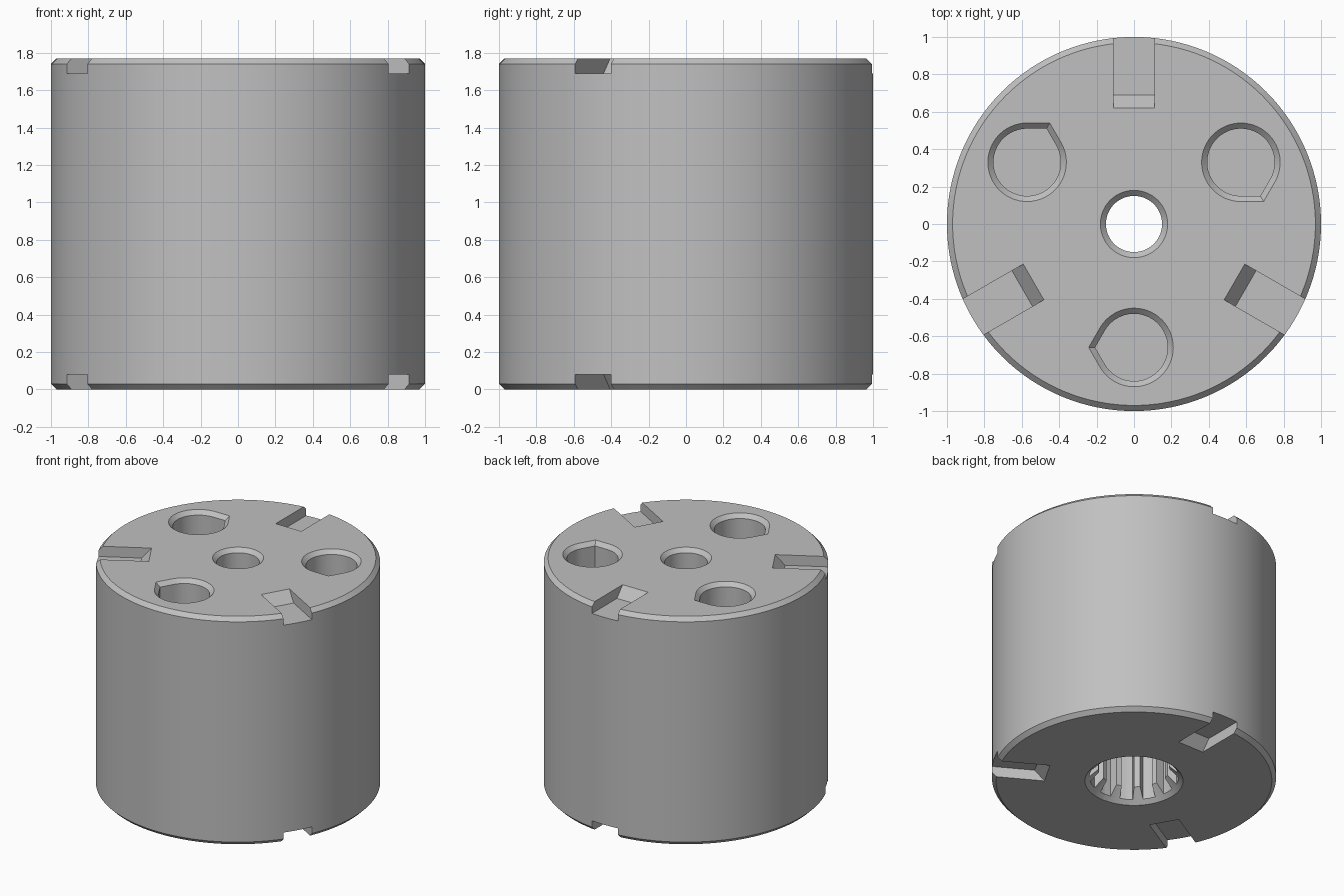
import bpy
import bmesh
from math import sin, cos, pi, radians
from mathutils import Matrix

cube = bpy.data.objects.get("Cube")
if cube:
    bpy.data.objects.remove(cube)

H = 1.77      # body height
C = 0.03      # chamfer on every edge
EPS = 0.01    # overshoot of cutters past the faces

grey = bpy.data.materials.new("plain grey")
grey.use_nodes = True
colour = (0.53, 0.53, 0.53, 1)
grey.diffuse_color = colour
grey.node_tree.nodes["Principled BSDF"].inputs["Base Color"].default_value = colour


def loft(name, rings, turn=0):
    """Closed solid through matching rings of points, turned about z."""
    bm = bmesh.new()
    loops = [[bm.verts.new(p) for p in ring] for ring in rings]
    n = len(loops[0])
    for a, b in zip(loops, loops[1:]):
        for i in range(n):
            j = (i + 1) % n
            bm.faces.new((a[i], a[j], b[j], b[i]))
    bm.faces.new(loops[0])
    bm.faces.new(loops[-1])
    bmesh.ops.recalc_face_normals(bm, faces=bm.faces)
    bmesh.ops.rotate(bm, verts=bm.verts, matrix=Matrix.Rotation(turn, 3, 'Z'))
    mesh = bpy.data.meshes.new(name)
    bm.to_mesh(mesh)
    bm.free()
    mesh.materials.append(grey)
    ob = bpy.data.objects.new(name, mesh)
    bpy.context.collection.objects.link(ob)
    return ob


def circle(r, z, n=64):
    return [(r * cos(2 * pi * i / n), r * sin(2 * pi * i / n), z) for i in range(n)]


def teardrop(r, z):
    """Circle with one pointed corner between two tangents."""
    arc = [radians(120 + 300 * i / 48) for i in range(49)]
    pts = [(r * cos(a + pi / 2), r * sin(a + pi / 2)) for a in arc]
    pts.append((r / cos(radians(30)) * cos(pi), 0))
    return [(x, y - 0.66, z) for x, y in pts]


def spline(tip, root, z, teeth=12):
    """Toothed bore outline: wide grooves between tapered teeth."""
    pts = []
    for i in range(teeth):
        for share, r in ((-0.34, tip), (-0.28, root), (0, root), (0.28, root), (0.34, tip)):
            a = 2 * pi * (i + share) / teeth
            pts.append((r * cos(a), r * sin(a), z))
    return pts


# Chamfered drum
body = loft("drum_body", [circle(1 - C, 0, 128), circle(1, C, 128),
                          circle(1, H - C, 128), circle(1 - C, H, 128)])

# Central through hole and the toothed socket underneath
cutters = [
    loft("bore_cutter", [circle(0.15, 0.5), circle(0.15, H - C),
                         circle(0.15 + C + EPS, H + EPS)]),
    loft("socket_cutter", [spline(0.25, 0.315, -EPS), spline(0.25, 0.315, 0.9)]),
    loft("socket_lead_in_cutter", [circle(0.345 + EPS, -EPS), circle(0.235, 0.11)]),
]

# Teardrop pockets and ramped edge slots, three of each
for k in range(3):
    turn = -2 * pi * k / 3
    cutters.append(loft("pocket_cutter", [teardrop(0.18, 0.6), teardrop(0.18, H - C),
                                          teardrop(0.18 + C + EPS, H + EPS)], turn))
    profile = [(0.69, 0.08), (1.2, 0.08), (1.2, -0.08), (0.55, -0.08)]
    for end in (0, 1):
        sides = [[(x, y, H - d if end else d) for y, d in profile] for x in (-0.11, 0.11)]
        cutters.append(loft("slot_cutter", sides, turn))

# Apply the cuts one after another, then drop the cutters
bpy.context.view_layer.objects.active = body
for cutter in cutters:
    cutter.hide_render = True
    mod = body.modifiers.new("cut", 'BOOLEAN')
    mod.operation = 'DIFFERENCE'
    mod.solver = 'EXACT'
    mod.object = cutter
    bpy.ops.object.modifier_apply(modifier=mod.name)
    bpy.data.objects.remove(cutter)

bpy.ops.object.select_all(action='DESELECT')
body.select_set(True)
bpy.ops.object.shade_smooth_by_angle(angle=radians(25))
